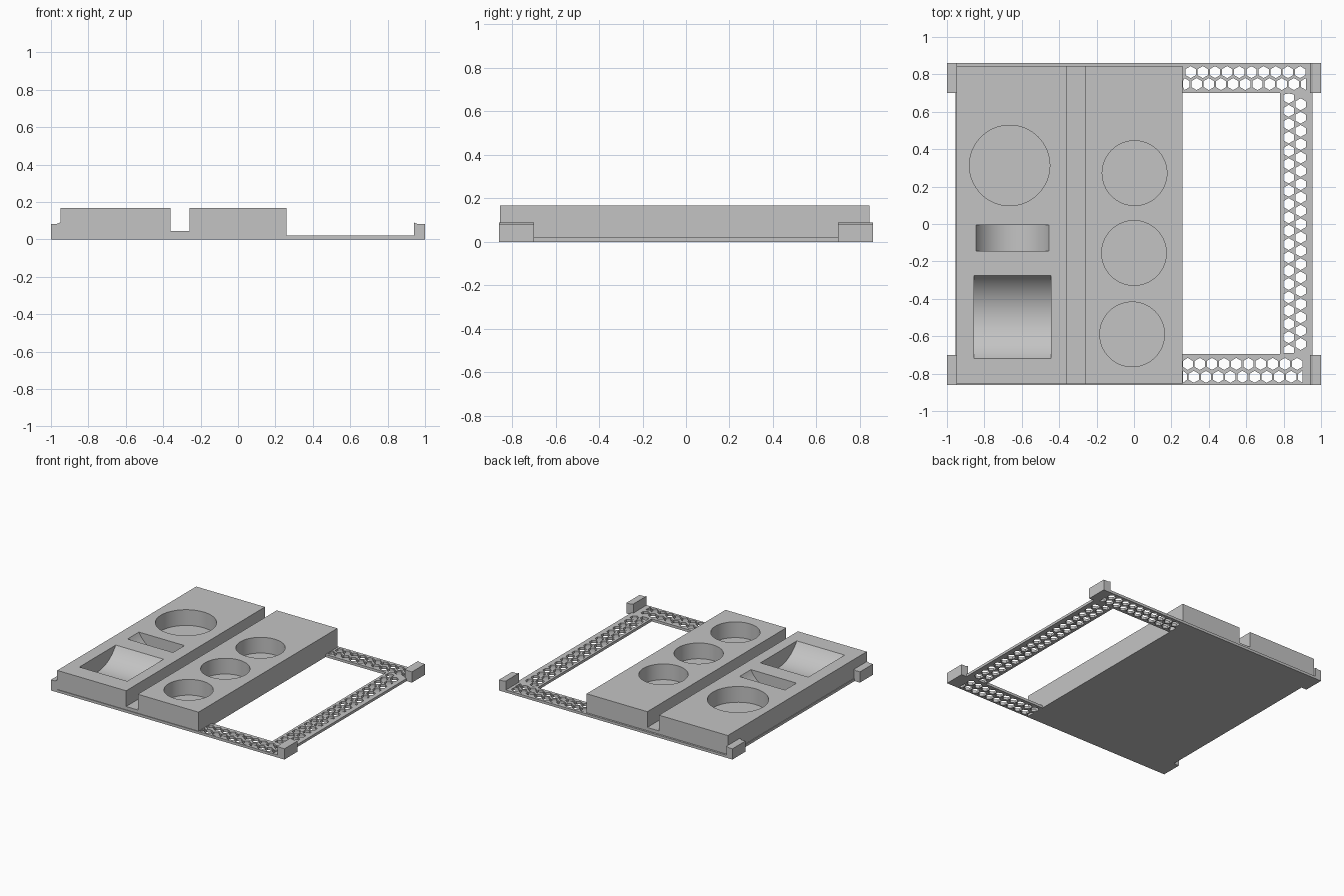
import bpy, bmesh, math

if "Cube" in bpy.data.objects:
    bpy.data.objects.remove(bpy.data.objects["Cube"])

grey = bpy.data.materials.new("plain grey")
grey.diffuse_color = (0.55, 0.55, 0.55, 1)
grey.use_nodes = True
grey.node_tree.nodes["Principled BSDF"].inputs["Base Color"].default_value = grey.diffuse_color

# Ways to lay a 2D outline in space: (u, v, depth) -> (x, y, z)
ALONG_X = lambda u, v, d: (d, u, v)
ALONG_Y = lambda u, v, d: (u, d, v)
ALONG_Z = lambda u, v, d: (u, v, d)


def prism(bm, outline, place, lo, hi):
    """Extrude a closed outline between two depths."""
    a = [bm.verts.new(place(u, v, lo)) for u, v in outline]
    b = [bm.verts.new(place(u, v, hi)) for u, v in outline]
    n = len(a)
    faces = [bm.faces.new(a), bm.faces.new(b[::-1])]
    faces += [bm.faces.new((a[i], b[i], b[(i + 1) % n], a[(i + 1) % n])) for i in range(n)]
    bmesh.ops.recalc_face_normals(bm, faces=faces)


def rect(x0, x1, y0, y1):
    return [(x0, y0), (x1, y0), (x1, y1), (x0, y1)]


def ring(cx, cy, r, n, start=0.0):
    return [(cx + r * math.cos(start + math.tau * i / n),
             cy + r * math.sin(start + math.tau * i / n)) for i in range(n)]


def bowl(u0, u1, top, floor, n=32):
    """Circular segment that dips from the top surface to the floor."""
    half, sag, c = (u1 - u0) / 2, top - floor, (u0 + u1) / 2
    r = (half * half + sag * sag) / (2 * sag)
    a = math.asin(half / r)
    arc = [(c + r * math.sin(-a + 2 * a * i / n),
            floor + r - r * math.cos(-a + 2 * a * i / n)) for i in range(n + 1)]
    return arc + [(u1, top + 0.1), (u0, top + 0.1)]


def make(name, bm):
    me = bpy.data.meshes.new(name)
    bm.to_mesh(me)
    bm.free()
    ob = bpy.data.objects.new(name, me)
    me.materials.append(grey)
    bpy.context.collection.objects.link(ob)
    return ob


def activate(ob):
    bpy.ops.object.select_all(action='DESELECT')
    ob.select_set(True)
    bpy.context.view_layer.objects.active = ob


def cut(ob, cutter):
    mod = ob.modifiers.new("cut", 'BOOLEAN')
    mod.operation, mod.solver, mod.object = 'DIFFERENCE', 'EXACT', cutter
    activate(ob)
    bpy.ops.object.modifier_apply(modifier=mod.name)
    bpy.data.objects.remove(cutter)


TOP, FLOOR, PLATE = 0.167, 0.045, 0.02
EDGE = 0.26                                   # right side of the tray block

# Base plate with an open window and a honeycomb border
bm = bmesh.new()
prism(bm, rect(-0.955, 0.955, -0.86, 0.86), ALONG_Z, 0, PLATE)
base_plate = make("base_plate", bm)

holes = bmesh.new()
prism(holes, rect(EDGE, 0.78, -0.695, 0.70), ALONG_Z, -0.1, 0.1)


def hexagon(x, y, x0, x1, y0, y1):
    pts = [(min(max(u, x0), x1), min(max(v, y0), y1))
           for u, v in ring(x, y, 0.032, 6, math.pi / 6)]
    prism(holes, pts, ALONG_Z, -0.1, 0.1)


# front and back rows: first x, y, count, right limit
for x, y, count, limit in ((0.303, 0.812, 10, 0.92), (0.270, 0.748, 11, 0.92),
                           (0.287, -0.748, 10, 0.90), (0.255, -0.817, 11, 0.90)):
    for i in range(count):
        hexagon(x + 0.065 * i, y, EDGE + 0.002, limit, -1, 1)
# right side columns
for x, y, count in ((0.827, 0.676, 20), (0.891, 0.640, 19)):
    for i in range(count):
        hexagon(x, y - 0.0712 * i, 0, 1, -0.69, 0.698)
cut(base_plate, make("hole_cutter", holes))

# Tray block with a groove from front to back
bm = bmesh.new()
prism(bm, [(-0.95, PLATE), (EDGE, PLATE), (EDGE, TOP), (-0.26, TOP), (-0.26, FLOOR),
           (-0.36, FLOOR), (-0.36, TOP), (-0.95, TOP)], ALONG_Y, -0.855, 0.845)
tray_block = make("tray_block", bm)

# Round pockets, narrow curved slot and wide curved trough
pockets = bmesh.new()
for x, y, r in ((-0.665, 0.313, 0.215), (0.003, 0.272, 0.173),
                (0.0, -0.155, 0.173), (-0.01, -0.59, 0.173)):
    prism(pockets, ring(x, y, r, 64), ALONG_Z, FLOOR, 0.3)
prism(pockets, bowl(-0.845, -0.455, TOP, FLOOR), ALONG_Y, -0.145, -0.005)
prism(pockets, bowl(-0.72, -0.275, TOP, FLOOR), ALONG_X, -0.855, -0.445)
cut(tray_block, make("pocket_cutter", pockets))
activate(tray_block)
bpy.ops.object.shade_smooth_by_angle(angle=math.radians(30))

# Corner posts, slightly raised along the inner edge
for side, sx in (("left", -1), ("right", 1)):
    for end, y0, y1 in (("front", -0.86, -0.70), ("back", 0.70, 0.86)):
        inner = 0.94 if sx > 0 else 0.95
        bm = bmesh.new()
        prism(bm, [(sx * u, v) for u, v in ((inner, 0), (1, 0), (1, 0.083),
              (inner + 0.018, 0.083), (inner, 0.09))], ALONG_Y, y0, y1)
        make(f"{side}_{end}_post", bm)
